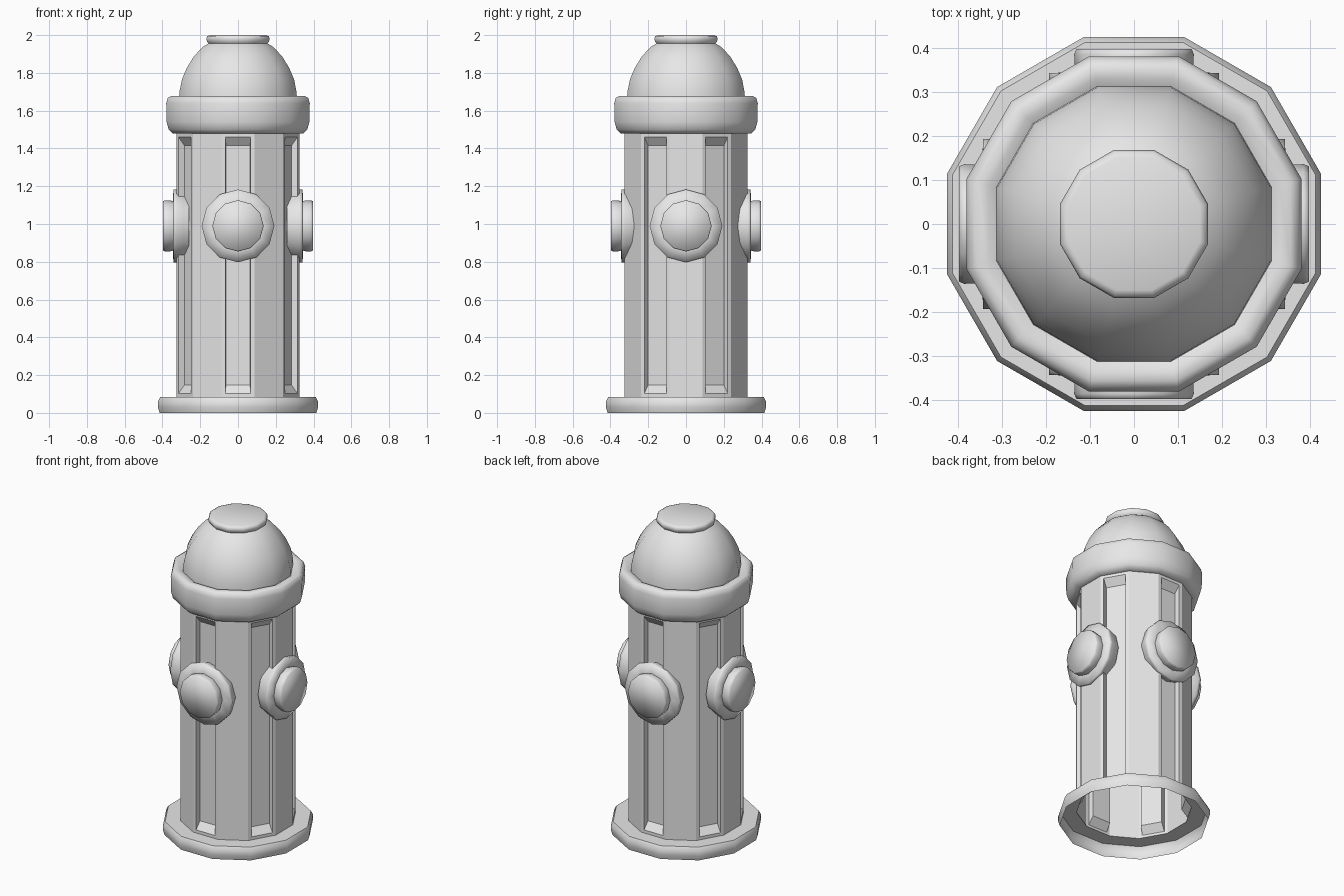
import bpy, bmesh, math
from mathutils import Matrix, Vector

SIDES = 12
APOTHEM = math.cos(math.pi / SIDES)

if "Cube" in bpy.data.objects:
    bpy.data.objects.remove(bpy.data.objects["Cube"])

# One plain grey paint for the whole hydrant
grey = bpy.data.materials.new("light_grey")
grey.use_nodes = True
colour = (0.8, 0.8, 0.8, 1)
grey.diffuse_color = colour
grey.node_tree.nodes["Principled BSDF"].inputs["Base Color"].default_value = colour


def finish(name, bm, smooth_angle):
    bmesh.ops.recalc_face_normals(bm, faces=bm.faces)
    mesh = bpy.data.meshes.new(name)
    bm.to_mesh(mesh)
    bm.free()
    mesh.materials.append(grey)
    obj = bpy.data.objects.new(name, mesh)
    bpy.context.collection.objects.link(obj)
    bpy.ops.object.select_all(action="DESELECT")
    obj.select_set(True)
    bpy.context.view_layer.objects.active = obj
    if smooth_angle:
        bpy.ops.object.shade_smooth_by_angle(angle=math.radians(smooth_angle))
    return obj


def lathe(profile, start=0.5, cap=False):
    """Twelve-sided turned shell; profile is (half width over flats, height)."""
    bm = bmesh.new()
    rings = []
    for r, z in profile:
        ring = []
        for i in range(SIDES):
            a = (i + start) * math.tau / SIDES
            ring.append(bm.verts.new((r / APOTHEM * math.cos(a), r / APOTHEM * math.sin(a), z)))
        rings.append(ring)
    for low, high in zip(rings, rings[1:]):
        for i in range(SIDES):
            j = (i + 1) % SIDES
            bm.faces.new((low[i], low[j], high[j], high[i]))
    if cap:
        bm.faces.new(rings[-1])
    return bm


# Base flange, open underneath
finish("base_flange", lathe([(0.415, 0), (0.424, 0.03), (0.424, 0.06), (0.412, 0.083), (0.32, 0.083)]), 35)

# Barrel with recessed panels on every other side
bm = lathe([(0.325, 0.083), (0.325, 1.48)])
bm.normal_update()
panels = []
for f in bm.faces:
    c = f.calc_center_median()
    step = round(math.atan2(c.y, c.x) / (math.tau / SIDES))
    if step % 2:
        panels.append(f)
bmesh.ops.inset_individual(bm, faces=panels, thickness=0.028)
bmesh.ops.inset_individual(bm, faces=panels, thickness=0.005, depth=-0.035)
for f in panels:
    for v in f.verts:
        v.co.z += 0.042 if v.co.z < 0.7 else -0.042
finish("barrel", bm, 0)

# Rounded collar under the dome
finish("collar", lathe([(0.32, 1.478), (0.345, 1.48), (0.367, 1.5), (0.378, 1.54), (0.38, 1.64),
                        (0.372, 1.667), (0.355, 1.677), (0.33, 1.675), (0.305, 1.66)]), 50)

# Dome and its top cap
finish("dome", lathe([(0.312, 1.66), (0.31, 1.7), (0.297, 1.765), (0.272, 1.825),
                      (0.235, 1.885), (0.19, 1.935), (0.15, 1.96)]), 35)
finish("top_cap", lathe([(0.145, 1.945), (0.162, 1.962), (0.168, 1.98), (0.163, 1.994),
                         (0.15, 2.0)], cap=True), 50)

# Four outlets, each a wide flange with a smaller cap
outlets = {"front_outlet": -90, "left_outlet": 0, "back_outlet": 90, "right_outlet": 180}
for name, degrees in outlets.items():
    place = (Matrix.Translation((0, 0, 0.99)) @ Matrix.Rotation(math.radians(degrees), 4, "Z")
             @ Matrix.Rotation(math.pi / 2, 4, "Y"))
    flange = lathe([(0.165, 0.26), (0.175, 0.29), (0.186, 0.325), (0.186, 0.342), (0.12, 0.345)], 0)
    cap = lathe([(0.126, 0.34), (0.13, 0.36), (0.131, 0.385), (0.126, 0.397)], 0, cap=True)
    for part, bm in (("flange", flange), ("cap", cap)):
        bm.transform(place)
        finish(f"{name}_{part}", bm, 100)
